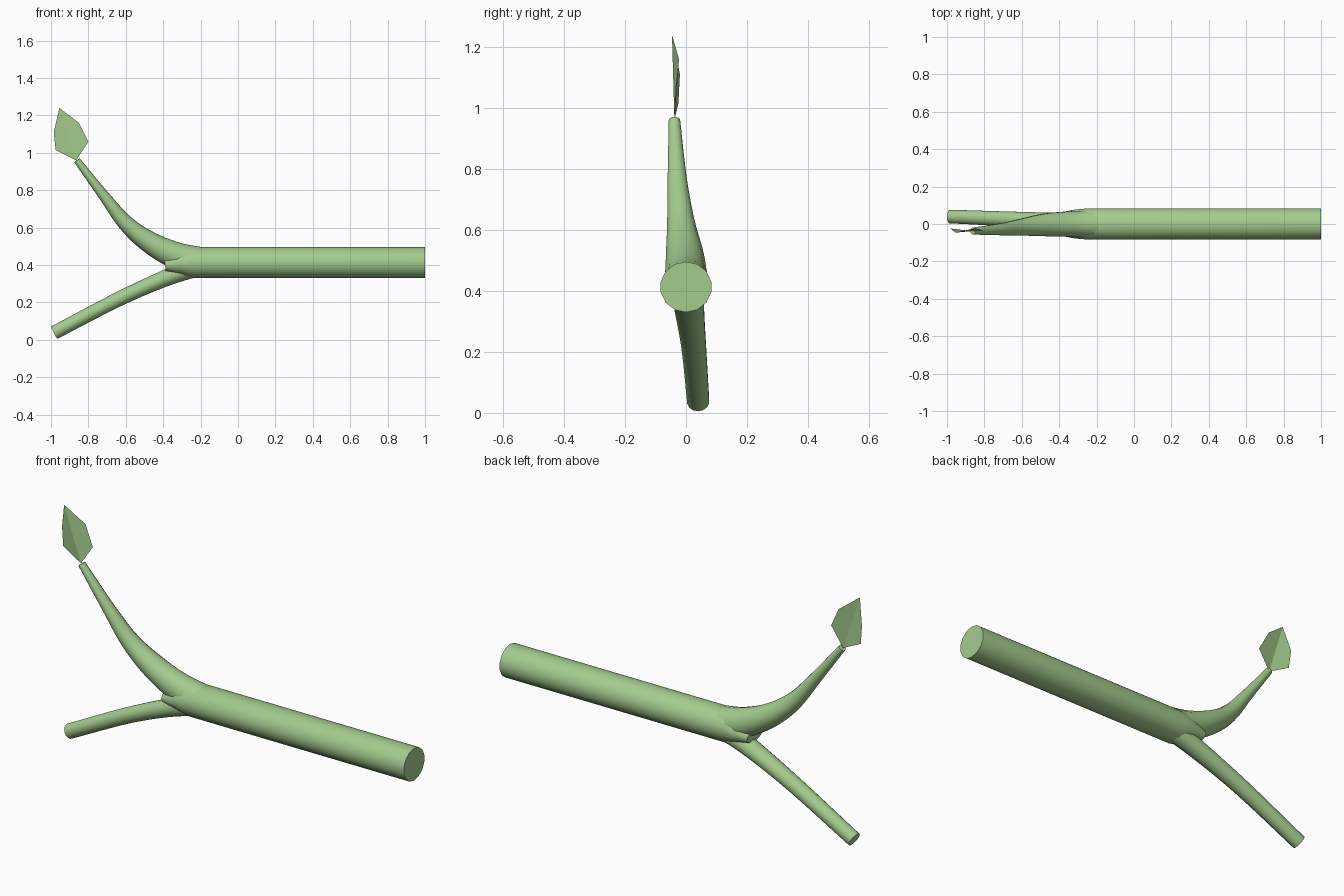
import bpy, bmesh, math
from mathutils import Vector

cube = bpy.data.objects.get("Cube")
if cube:
    bpy.data.objects.remove(cube, do_unlink=True)

SIDES = 14
green = bpy.data.materials.new("leaf green")
green.use_nodes = True
colour = (0.37, 0.60, 0.27, 1)
green.diffuse_color = colour
bsdf = green.node_tree.nodes["Principled BSDF"]
bsdf.inputs["Base Color"].default_value = colour
bsdf.inputs["Roughness"].default_value = 0.8


def finish(name, bm, smooth):
    mesh = bpy.data.meshes.new(name)
    bm.to_mesh(mesh)
    bm.free()
    mesh.materials.append(green)
    obj = bpy.data.objects.new(name, mesh)
    bpy.context.collection.objects.link(obj)
    if smooth:
        bpy.ops.object.select_all(action='DESELECT')
        obj.select_set(True)
        bpy.context.view_layer.objects.active = obj
        bpy.ops.object.shade_smooth_by_angle(angle=math.radians(40))
    return obj


def refine(keys, steps):
    """Catmull-Rom interpolation of the key sections."""
    pts = [Vector(k) for k in keys]
    pts = [2 * pts[0] - pts[1]] + pts + [2 * pts[-1] - pts[-2]]
    out = []
    for a, b, c, d in zip(pts, pts[1:], pts[2:], pts[3:]):
        for i in range(steps):
            t = i / steps
            out.append((2 * b + (c - a) * t + (2 * a - 5 * b + 4 * c - d) * t ** 2
                        + (3 * b - a - 3 * c + d) * t ** 3) / 2)
    return out + [pts[-2]]


def tube(name, keys, steps=1):
    """Each key section is x, y, z, radius across, radius in the bend plane."""
    sections = refine(keys, steps) if steps > 1 else [Vector(k) for k in keys]
    centres = [Vector(s[:3]) for s in sections]
    bm = bmesh.new()
    rings = []
    for i, s in enumerate(sections):
        tangent = centres[min(i + 1, len(centres) - 1)] - centres[max(i - 1, 0)]
        up = tangent.cross(Vector((0, 1, 0))).normalized()
        side = up.cross(tangent).normalized()
        ring = []
        for k in range(SIDES):
            a = math.tau * (k + 0.5) / SIDES
            ring.append(bm.verts.new(centres[i] + side * s[3] * math.cos(a)
                                     + up * s[4] * math.sin(a)))
        rings.append(ring)
    for r, q in zip(rings, rings[1:]):
        for k in range(SIDES):
            n = (k + 1) % SIDES
            bm.faces.new((r[k], r[n], q[n], q[k]))
    bm.faces.new(rings[0])
    bm.faces.new(rings[-1])
    bmesh.ops.recalc_face_normals(bm, faces=bm.faces)
    return finish(name, bm, True)


# Thick main stem with a flattened end at the fork
tube("main_stem", [(1, 0, 0.413, 0.085, 0.083), (-0.25, 0, 0.413, 0.085, 0.083),
                   (-0.31, 0, 0.409, 0.08, 0.064), (-0.39, 0, 0.4, 0.065, 0.034)])

# Branch curving up to a thin tip
tube("upper_branch", [(-0.2, 0, 0.42, 0.076, 0.076), (-0.33, 0, 0.45, 0.07, 0.072),
                      (-0.475, -0.005, 0.523, 0.062, 0.058),
                      (-0.6, -0.017, 0.624, 0.046, 0.043),
                      (-0.715, -0.029, 0.768, 0.032, 0.029),
                      (-0.861, -0.038, 0.96, 0.019, 0.018)], 5)

# Straighter branch running down
tube("lower_branch", [(-0.2, 0.005, 0.4, 0.055, 0.055), (-0.4, 0.013, 0.325, 0.048, 0.044),
                      (-0.65, 0.026, 0.212, 0.041, 0.039),
                      (-0.983, 0.04, 0.038, 0.037, 0.037)], 4)

# Leaf folded along its midrib
bm = bmesh.new()
base = bm.verts.new((-0.865, -0.038, 0.96))
tip = bm.verts.new((-0.955, -0.046, 1.24))
for edge in ([(-0.8, -0.035, 1.06), (-0.85, -0.023, 1.16)],
             [(-0.975, -0.025, 1.015), (-0.985, -0.02, 1.11)]):
    low, high = [bm.verts.new(p) for p in edge]
    loop = (base, low, high, tip)
    bm.faces.new(loop if low.co.x > -0.9 else loop[::-1])
finish("leaf", bm, False)
